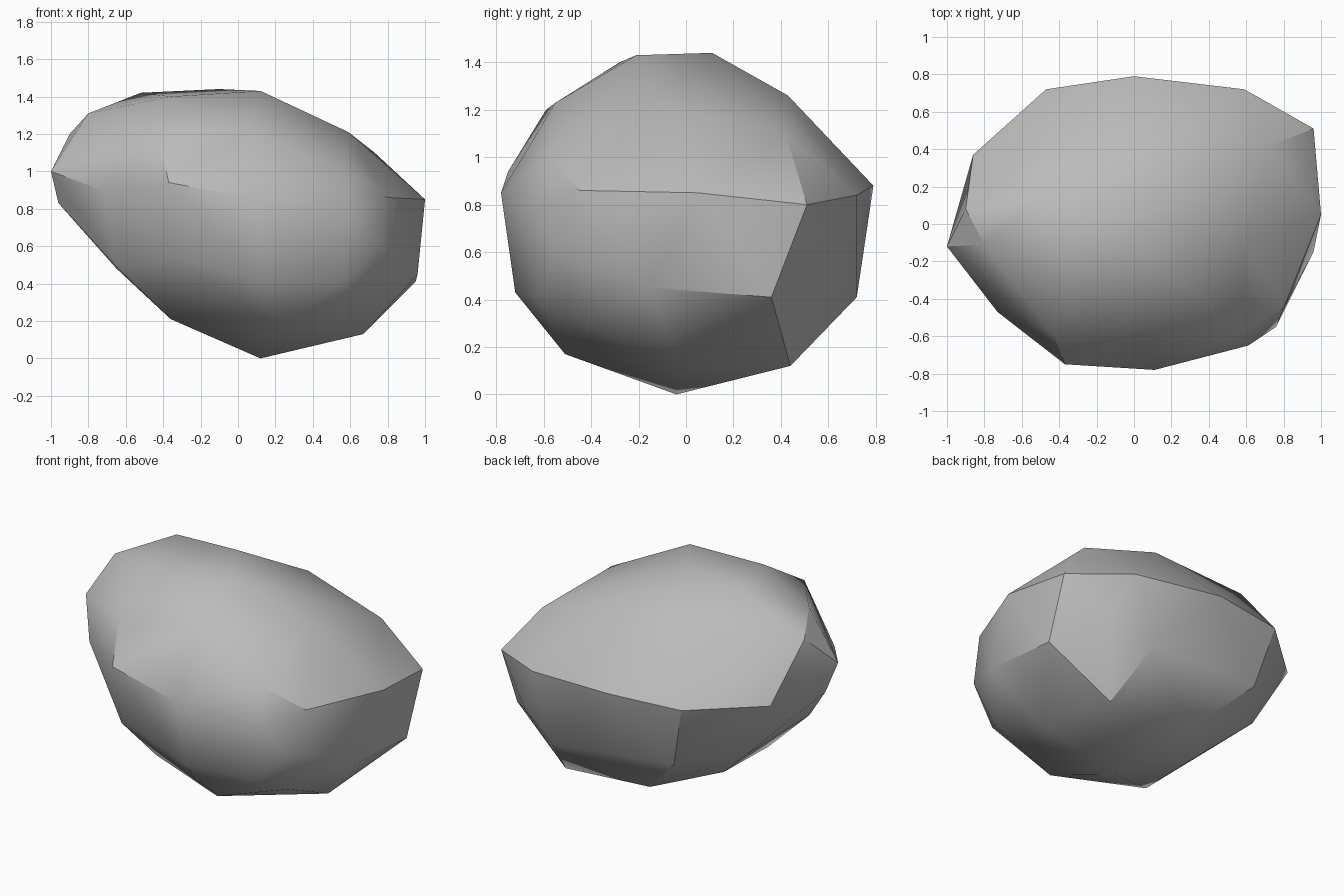
import bpy
import bmesh
from math import radians

# Remove the default object
default = bpy.data.objects.get("Cube")
if default:
    bpy.data.objects.remove(default, do_unlink=True)


def make_material(name, color):
    material = bpy.data.materials.new(name)
    material.use_nodes = True
    material.diffuse_color = color
    shader = next(n for n in material.node_tree.nodes if n.type == "BSDF_PRINCIPLED")
    shader.inputs["Base Color"].default_value = color
    return material


def faceted_stone(name, rings, material):
    """Wrap a convex faceted skin around rings of corner points."""
    bm = bmesh.new()
    for ring in rings:
        for corner in ring:
            bm.verts.new(corner)
    hull = bmesh.ops.convex_hull(bm, input=bm.verts[:], use_existing_faces=False)
    spare = {g for g in hull["geom_interior"] + hull["geom_unused"]
             if isinstance(g, bmesh.types.BMVert)}
    bmesh.ops.delete(bm, geom=list(spare), context="VERTS")
    bmesh.ops.recalc_face_normals(bm, faces=bm.faces[:])
    mesh = bpy.data.meshes.new(name)
    bm.to_mesh(mesh)
    bm.free()
    mesh.materials.append(material)
    stone = bpy.data.objects.new(name, mesh)
    bpy.context.collection.objects.link(stone)
    return stone


# Flattened top of the stone
crown = [(-.36, -.28, 1.4), (-.52, .12, 1.42), (-.1, .11, 1.44), (.12, -.21, 1.43)]

# Sloping shoulder, lower towards the left end
shoulder = [(-.8, -.11, 1.31), (-.9, .08, 1.2), (-.47, .41, 1.24), (.2, .43, 1.26),
            (.73, .42, 1.1), (.59, -.09, 1.21), (.57, -.58, 1), (.06, -.55, 1.23),
            (-.43, -.59, 1.2)]

# Widest band around the middle
girdle = [(1, .05, .85), (.96, .51, .8), (.59, .72, .84), (0, .79, .88),
          (-.47, .72, .87), (-.86, .37, .87), (-1, -.12, 1), (-.96, -.05, .83),
          (-.73, -.47, .9), (-.37, -.75, .94), (.11, -.78, .85), (.61, -.65, .77),
          (.8, -.45, .86)]

# Inward sloping lower flanks
flank = [(.96, -.15, .45), (.95, .36, .41), (.72, .61, .52), (.45, .72, .41),
         (-.37, .65, .47), (-.65, .3, .48), (-.65, -.33, .49), (-.36, -.67, .55),
         (.12, -.72, .43), (.56, -.62, .41), (.76, -.55, .6), (.68, -.46, .32)]

# Underside narrowing to a single resting point
base = [(.67, -.04, .13), (.55, .44, .12), (-.05, .44, .16), (-.36, .13, .22),
        (-.36, -.32, .21), (.21, -.51, .17), (.12, -.04, 0)]

grey = make_material("stone grey", (.5, .5, .5, 1))
rock = faceted_stone("rock", (crown, shoulder, girdle, flank, base), grey)

# Soft facets, with only the strong ridges kept crisp
bpy.ops.object.select_all(action="DESELECT")
rock.select_set(True)
bpy.context.view_layer.objects.active = rock
bpy.ops.object.shade_smooth_by_angle(angle=radians(30))
